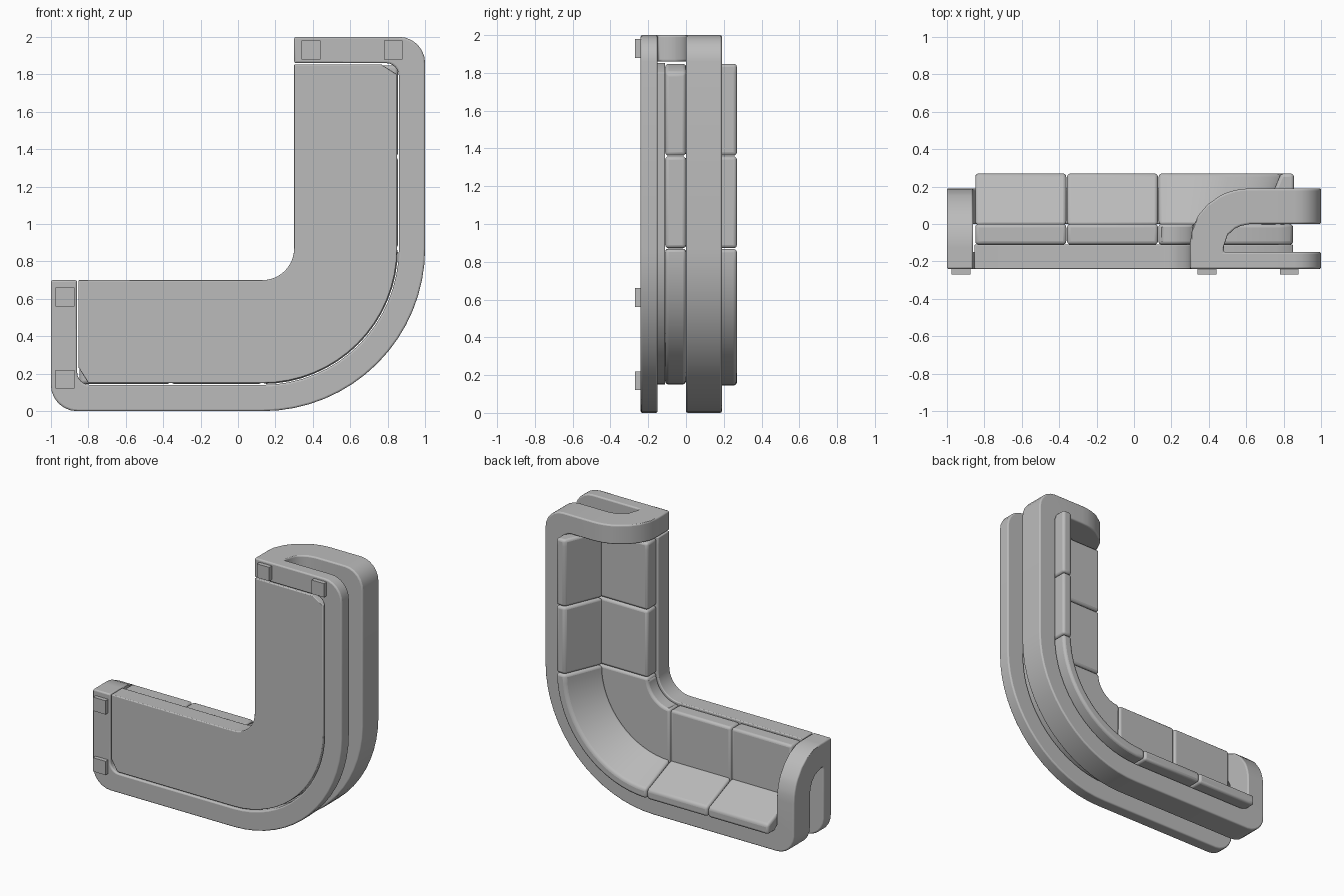
import bpy, bmesh, math

if "Cube" in bpy.data.objects:
    bpy.data.objects.remove(bpy.data.objects["Cube"])

# Curved corner sofa; plan lies in x-z, seat height runs along y
grey = bpy.data.materials.new("grey_upholstery")
grey.diffuse_color = (0.5, 0.5, 0.5, 1)
grey.use_nodes = True
grey.node_tree.nodes["Principled BSDF"].inputs["Base Color"].default_value = grey.diffuse_color


def finish(name, verts, faces, bevel=0.0, segs=3):
    bm = bmesh.new()
    vs = [bm.verts.new(v) for v in verts]
    for f in faces:
        bm.faces.new([vs[i] for i in f])
    bmesh.ops.delete(bm, geom=[v for v in bm.verts if not v.link_faces], context='VERTS')
    bmesh.ops.recalc_face_normals(bm, faces=bm.faces)
    me = bpy.data.meshes.new(name)
    bm.to_mesh(me)
    bm.free()
    me.materials.append(grey)
    ob = bpy.data.objects.new(name, me)
    bpy.context.collection.objects.link(ob)
    if bevel:
        m = ob.modifiers.new("soft_edges", 'BEVEL')
        m.width, m.segments, m.angle_limit = bevel, segs, math.radians(40)
    bpy.context.view_layer.objects.active = ob
    ob.select_set(True)
    bpy.ops.object.shade_smooth_by_angle(angle=math.radians(35))
    ob.select_set(False)
    return ob


def plan(s, d):
    """Point at path position s (0..1 is the bend), d inwards from the outer edge."""
    if s < 0:
        return 0.13 + s, d
    if s > 1:
        return 1 - d, 0.87 + s - 1
    a = s * math.pi / 2
    r = 0.87 - d
    return 0.13 + r * math.sin(a), 0.87 - r * math.cos(a)


def sweep(name, s0, s1, section, bevel, chamfer=True):
    """Sweep a (depth, height) section along the L path, chamfering the far back corners."""
    marks = [i / 16 for i in range(17)] + [-0.93, 1.93]
    stations = [s0] + sorted(s for s in marks if s0 + 0.01 < s < s1 - 0.01) + [s1]
    n, verts, faces = len(section), [], []
    for s in stations:
        over = max(0, abs(s - 0.5) - 0.5 - 0.93)
        for d, y in section:
            x, z = plan(s, max(d, 0.15 + 1.6 * over) if chamfer else d)
            verts.append((x, y, z))
    for k in range(len(stations) - 1):
        for i in range(n):
            j = (i + 1) % n
            faces.append((k * n + i, k * n + j, k * n + n + j, k * n + n + i))
    faces += [tuple(range(n)), tuple(range(len(verts) - n, len(verts)))]
    return finish(name, verts, faces, bevel)


# Seat base
sweep("seat_base", -0.983, 1.983,
      [(0.15, -0.24), (0.70, -0.24), (0.70, -0.11), (0.15, -0.11)], 0.006)

# Seat and back cushions
cuts = [-0.98, -0.49, 0, 1, 1.49, 1.98]
for i in range(5):
    a, b = cuts[i] + 0.002, cuts[i + 1] - 0.002
    sweep(f"seat_cushion_{i + 1}", a, b,
          [(0.15, -0.11), (0.69, -0.11), (0.69, 0.0), (0.15, 0.0)], 0.018)
    sweep(f"back_cushion_{i + 1}", a, b,
          [(0.145, 0.0), (0.33, -0.005), (0.215, 0.27), (0.145, 0.27)], 0.018, False)


# Outer shell: wall with a slot running all round, and rounded arm fronts
def top_y(x):
    t = min(1, max(0, (0.62 - x) / 0.32))
    return -0.10 + 0.29 * math.sqrt(1 - t * t)


def slot_y(x):
    t = min(1, max(0, (0.63 - x) / 0.15))
    return -0.12 + 0.12 * math.sqrt(1 - t * t)


half = []  # outer point, inner point, slot height, top height, slot open
arm_x = sorted([0.62 - 0.32 * math.cos(math.radians(a)) for a in range(0, 91, 15)]
               + [0.48, 0.50, 0.57])
for x in arm_x:
    half.append(((x, 2.0), (x, 1.86), slot_y(x), top_y(x), x >= 0.4799))
for i in range(7):
    c, s = math.cos(math.radians(90 - 15 * i)), math.sin(math.radians(90 - 15 * i))
    half.append(((0.86 + 0.14 * c, 1.86 + 0.14 * s), (0.79 + 0.07 * c, 1.79 + 0.07 * s),
                 0.0, 0.19, True))
for i in range(16, 7, -1):
    half.append((plan(i / 16, 0), plan(i / 16, 0.14), 0.0, 0.19, True))
mirrored = [((1 - o[1], 1 - o[0]), (1 - p[1], 1 - p[0]), a, b, c)
            for o, p, a, b, c in reversed(half[:-1])]
ring = half + mirrored

verts, faces = [], []
for o, p, sy, ty, _ in ring:
    for x, z in (o, p):
        verts += [(x, y, z) for y in (-0.24, -0.15, sy, ty)]
for k in range(len(ring)):
    A, B = k * 8, k * 8 + 8
    here = ring[k][4]
    if k == len(ring) - 1:
        break
    is_open = here and ring[k + 1][4]
    for lvl in range(3):
        if lvl == 1 and is_open:
            continue
        for side in (0, 4):
            i = side + lvl
            faces.append((A + i, B + i, B + i + 1, A + i + 1))
    for lvl in ((0, 1, 2, 3) if is_open else (0, 3)):
        faces.append((A + lvl, B + lvl, B + 4 + lvl, A + 4 + lvl))
    if is_open != (here or ring[k + 1][4]):     # slot end wall
        E = A if here else B
        faces.append((E + 1, E + 2, E + 6, E + 5))
for E in (0, (len(ring) - 1) * 8):              # arm front faces
    for lvl in range(3):
        faces.append((E + lvl, E + lvl + 1, E + 5 + lvl, E + 4 + lvl))
finish("outer_shell_with_arms", verts, faces, 0.01)

# Square feet under both arms
for i, (x, z) in enumerate([(0.39, 1.93), (0.83, 1.93), (-0.925, 0.61), (-0.925, 0.17)]):
    h = 0.05
    v = [(x + a * h, y, z + b * h) for y in (-0.27, -0.235)
         for a, b in ((-1, -1), (1, -1), (1, 1), (-1, 1))]
    f = [(0, 1, 2, 3), (4, 5, 6, 7)] + [(k, (k + 1) % 4, (k + 1) % 4 + 4, k + 4) for k in range(4)]
    finish(f"foot_{i + 1}", v, f)
